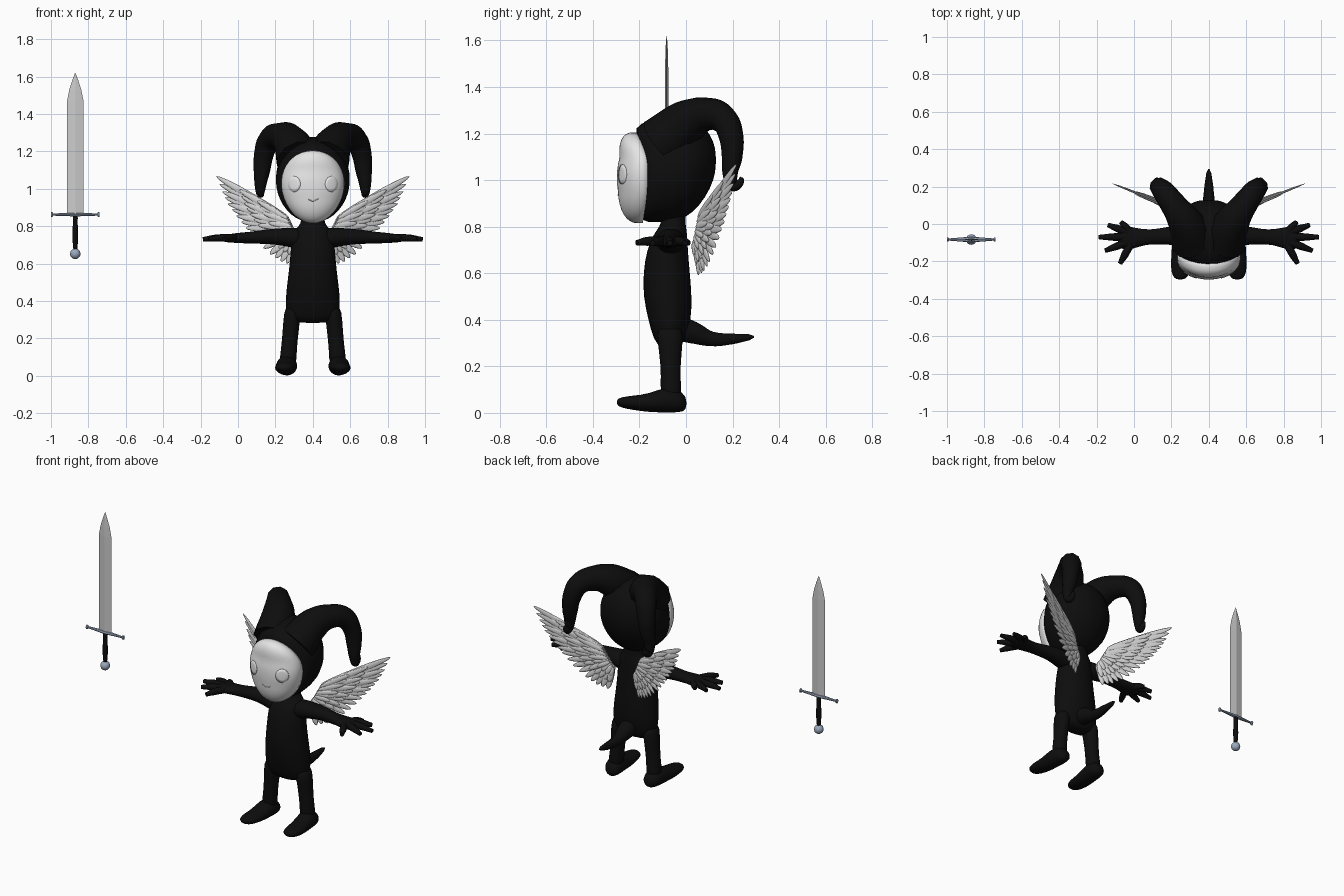
import bpy, bmesh
from math import sin, cos, pi, sqrt
from mathutils import Vector, Matrix

if "Cube" in bpy.data.objects:
    bpy.data.objects.remove(bpy.data.objects["Cube"])

X, Y, Z = Vector((1, 0, 0)), Vector((0, 1, 0)), Vector((0, 0, 1))
MID = 0.4                                   # centre line of the figure
SIDES = (("left", 1), ("right", -1))


def material(name, *rgb):
    m = bpy.data.materials.new(name)
    m.use_nodes = True
    m.diffuse_color = (*rgb, 1)
    m.node_tree.nodes["Principled BSDF"].inputs["Base Color"].default_value = (*rgb, 1)
    return m


BLACK = material("suit black", 0.004, 0.004, 0.004)
WHITE = material("mask white", 0.78, 0.78, 0.78)
FEATHER = material("feather white", 0.68, 0.68, 0.68)
BLADE = material("blade grey", 0.6, 0.6, 0.6)
STEEL = material("blue steel", 0.33, 0.4, 0.52)


def finish(name, bm, mat, smooth=True, subdivide=0):
    bmesh.ops.recalc_face_normals(bm, faces=bm.faces)
    for f in bm.faces:
        f.smooth = smooth
    mesh = bpy.data.meshes.new(name)
    bm.to_mesh(mesh)
    bm.free()
    mesh.materials.append(mat)
    obj = bpy.data.objects.new(name, mesh)
    bpy.context.collection.objects.link(obj)
    if subdivide:
        obj.modifiers.new("smooth", "SUBSURF").levels = subdivide
        obj.modifiers["smooth"].render_levels = subdivide
    return obj


def bridge(bm, rings, caps=True):
    for a, b in zip(rings, rings[1:]):
        for i in range(len(a)):
            j = (i + 1) % len(a)
            bm.faces.new((a[i], a[j], b[j], b[i]))
    if caps:
        bm.faces.new(rings[0])
        bm.faces.new(rings[-1])


def loft(name, stations, u, v, mat, sides=14, smooth=True, subdivide=1):
    """Elliptical sections (x, y, z, radius along u, radius along v)."""
    bm = bmesh.new()
    rings = []
    for x, y, z, ru, rv in stations:
        turns = [2 * pi * i / sides for i in range(sides)]
        rings.append([bm.verts.new(Vector((x, y, z)) + u * ru * cos(t) + v * rv * sin(t))
                      for t in turns])
    bridge(bm, rings)
    return finish(name, bm, mat, smooth, subdivide)


def tube(name, points, mat):
    """Round tapering curve through (x, y, z, radius), turned into a mesh."""
    curve = bpy.data.curves.new(name, "CURVE")
    curve.dimensions = "3D"
    curve.bevel_depth = 1
    curve.bevel_resolution = 3
    curve.resolution_u = 6
    curve.use_fill_caps = True
    spline = curve.splines.new("BEZIER")
    spline.bezier_points.add(len(points) - 1)
    for bp, (x, y, z, r) in zip(spline.bezier_points, points):
        bp.co, bp.radius = (x, y, z), r
        bp.handle_left_type = bp.handle_right_type = "AUTO"
    obj = bpy.data.objects.new(name, curve)
    bpy.context.collection.objects.link(obj)
    mesh = bpy.data.meshes.new_from_object(obj.evaluated_get(bpy.context.evaluated_depsgraph_get()))
    bpy.data.objects.remove(obj)
    bm = bmesh.new()
    bm.from_mesh(mesh)
    mesh.materials.clear()
    return finish(name, bm, mat)


# Torso and neck: height, half width, back and front limits
torso = [(.28, .09, -.11, -.03), (.31, .145, -.14, .0), (.4, .152, -.165, .026),
         (.5, .14, -.187, .028), (.6, .127, -.187, .02), (.7, .12, -.172, .01),
         (.77, .11, -.14, .008), (.8, .075, -.115, .0), (.83, .062, -.105, .0), (.88, .062, -.11, .0)]
loft("torso", [(MID, (a + b) / 2, z, w, (b - a) / 2) for z, w, a, b in torso], X, Y, BLACK)

# Tail
tube("tail", [(MID, -.05, .37, .06), (MID, .03, .345, .05), (MID, .11, .318, .033),
              (MID, .2, .318, .024), (MID, .27, .325, .014), (MID, .293, .327, .004)], BLACK)


# Hood: depth, half width, low and high limits; its front rim leans over the mask
def lean(z):
    return 0.4 * max(0, z - 1.1) + 0.15 * max(0, 0.95 - z)


hood = [(-.18, .168, .825, 1.215), (-.15, .19, .815, 1.245), (-.09, .203, .815, 1.28),
        (0, .2, .83, 1.285), (.06, .165, .89, 1.25), (.105, .11, .96, 1.2), (.13, .05, 1.04, 1.13)]
head = loft("hood", [(MID, y, (a + b) / 2, w, (b - a) / 2) for y, w, a, b in hood], X, Z, BLACK, 20)
for v in head.data.vertices:
    if v.co.y < -0.1:
        v.co.y -= lean(v.co.z)


# Mask: an egg-shaped dome
def face_point(s, t, lift=0):
    h = s * sin(t)
    return (MID + 0.168 * (1 + 0.1 * h) * s * cos(t), face_y(s, h) - lift, 1.01 + 0.195 * h)


def face_y(s, h):
    return -0.19 - 0.107 * sqrt(max(0, 1 - s * s)) - lean(1.01 + 0.195 * h)


def on_face(d, z, lift):
    h = (z - 1.01) / 0.195
    s = sqrt((d / (0.168 * (1 + 0.1 * h))) ** 2 + h * h)
    return Vector((MID + d, face_y(s, h) - lift, z))


bm = bmesh.new()
turns = [2 * pi * i / 40 for i in range(40)]
rings = [[bm.verts.new(face_point(sin(k * pi / 20), t)) for t in turns] for k in range(1, 11)]
rings.append([bm.verts.new(Vector(face_point(1, t)) + Y * 0.025) for t in turns])
bridge(bm, rings)
finish("mask", bm, WHITE)

for side, s in SIDES:
    # Eye plate following the mask
    bm = bmesh.new()
    rings = [[bm.verts.new(on_face(s * 0.1 + 0.034 * k * cos(t), 1.025 + 0.042 * k * sin(t), lift))
              for t in turns] for k, lift in ((1, -.002), (1, .003), (.6, .003), (.2, .003))]
    bridge(bm, rings)
    finish(side + "_eye", bm, WHITE)

    # Drooping hat horn with a curled tip
    horn = [(.08, -.1, 1.16, .12), (.125, .01, 1.255, .095), (.18, .09, 1.283, .072),
            (.232, .16, 1.262, .062), (.26, .193, 1.19, .054), (.272, .198, 1.1, .045),
            (.28, .19, 1.02, .032), (.28, .203, .973, .021), (.277, .232, .99, .017),
            (.277, .24, 1.012, .008)]
    tube(side + "_hat_horn", [(MID + s * d, y, z, r) for d, y, z, r in horn], BLACK)

    # Arm and palm
    arm = [(.05, -.07, .73, .07, .065), (.12, -.065, .74, .062, .053), (.2, -.06, .745, .051, .044),
           (.28, -.068, .742, .042, .037), (.34, -.07, .738, .041, .032),
           (.4, -.075, .737, .058, .028), (.45, -.075, .735, .068, .023), (.49, -.075, .733, .048, .016)]
    loft(side + "_arm", [(MID + s * d, *rest) for d, *rest in arm], Y, Z, BLACK)

    # Fingers and thumb fan out from the palm
    tips = [(.47, .012), (.54, -.005), (.588, -.07), (.555, -.143), (.475, -.212)]
    for n, (d, y) in enumerate(tips):
        base = Vector((.42, -.075 + (y + .09) * 0.3))
        mid = base.lerp(Vector((d, y)), 0.55)
        tube(f"{side}_finger_{n + 1}", [(MID + s * base.x, base.y, .737, .021),
                                        (MID + s * mid.x, mid.y, .737, .02),
                                        (MID + s * d, y, .73, .012)], BLACK)

    # Leg
    leg = [(.105, -.07, .38, .045, .06), (.113, -.068, .3, .046, .055), (.122, -.066, .2, .043, .043),
           (.13, -.066, .12, .044, .044), (.135, -.062, .05, .05, .05)]
    loft(side + "_leg", [(MID + s * d, *rest) for d, *rest in leg], X, Y, BLACK)

    # Foot: depth, offset, half width, low and high limits
    foot = [(.004, .132, .03, .01, .07), (-.03, .136, .055, .0, .1), (-.09, .14, .058, .0, .115),
            (-.16, .145, .056, .002, .082), (-.23, .15, .056, .012, .075), (-.28, .152, .044, .022, .068),
            (-.298, .152, .02, .034, .058)]
    loft(side + "_foot", [(MID + s * d, y, (a + b) / 2, w, (b - a) / 2) for y, d, w, a, b in foot],
         X, Z, BLACK)

    # Wing: overlapping rows of feathers fanned in one swept plane
    outline = [Vector(p) for p in ((.517, 1.067), (.485, .985), (.455, .92), (.41, .855), (.36, .79),
                                   (.3, .715), (.23, .65), (.17, .61), (.11, .59))]
    normal = Vector((-0.37 * s, 0.93, 0))

    def in_wing(p):
        return Vector((MID + s * p.x, 0.05 + 0.4 * (p.x - 0.1), p.y))

    bm = bmesh.new()
    for reach, count, width, lift in ((1, 17, .021, 0), (.68, 14, .019, .008), (.68, 14, .019, -.008),
                                      (.42, 11, .016, .013), (.42, 11, .016, -.013)):
        for i in range(count):
            t = i / (count - 1)
            k = min(int(t * 8), 7)
            tip = outline[k].lerp(outline[k + 1], t * 8 - k)
            root = Vector((.13, .84)).lerp(Vector((.08, .74)), t)
            a, b = in_wing(root), in_wing(root.lerp(tip, reach))
            along = (b - a) / 2
            across = normal.cross(along).normalized() * width
            frame = Matrix((along, across, normal * 0.006)).transposed().to_4x4()
            frame.translation = (a + b) / 2 + normal * (lift + 0.002 * (i % 2))
            bmesh.ops.create_uvsphere(bm, u_segments=10, v_segments=8, radius=1,
                                      matrix=frame @ Matrix.Rotation(pi / 2, 4, "Y"))
    finish(side + "_wing", bm, FEATHER)

# Smile
tube("smile", [(*on_face(d, z, 0), .0025) for d, z in ((-.03, .945), (0, .935), (.03, .945))], WHITE)

# Sword
SX, SY = -0.87, -0.083
blade = [(.86, .044, .007), (1.47, .044, .007), (1.53, .032, .006), (1.58, .016, .004), (1.62, .001, .001)]
loft("sword_blade", [(SX, SY, z, w, d) for z, w, d in blade], X, Y, BLADE, 4, False, 0)
guard = [(-.13, .01, .014), (-.122, .01, .014), (-.118, .006, .006), (-.03, .013, .009), (0, .016, .01),
         (.03, .013, .009), (.118, .006, .006), (.122, .01, .014), (.13, .01, .014)]
loft("sword_guard", [(SX + x, SY, .862, d, h) for x, d, h in guard], Y, Z, STEEL, 8, False, 0)
grip = [(.665, .012), (.7, .013), (.75, .018), (.79, .014), (.835, .013), (.86, .016)]
loft("sword_grip", [(SX, SY, z, r, r) for z, r in grip], X, Y, BLACK, 12)
bm = bmesh.new()
bmesh.ops.create_uvsphere(bm, u_segments=20, v_segments=12, radius=0.028,
                          matrix=Matrix.Translation((SX, SY, .652)))
finish("sword_pommel", bm, STEEL)
